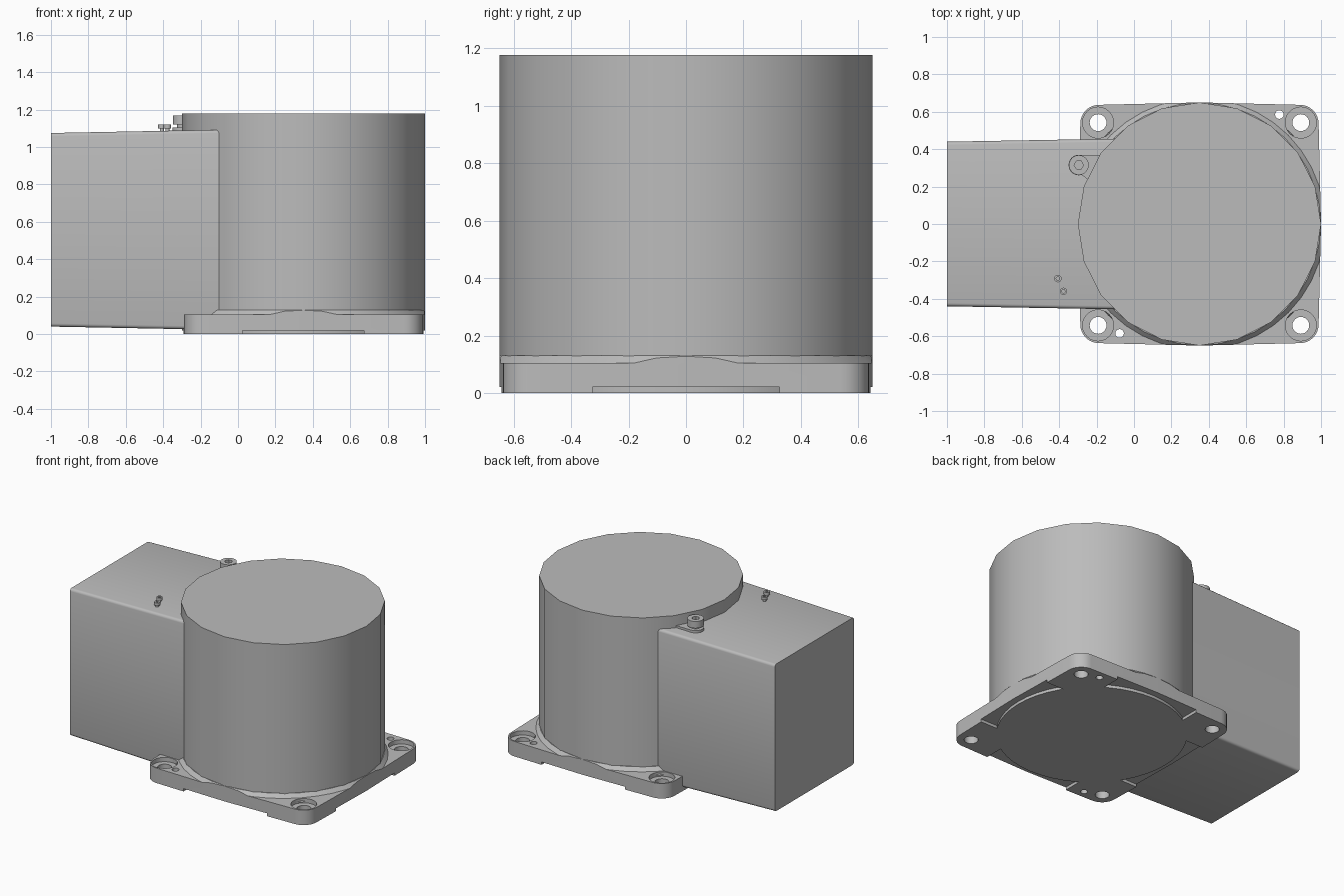
import bpy, bmesh, math

if "Cube" in bpy.data.objects:
    bpy.data.objects.remove(bpy.data.objects["Cube"], do_unlink=True)

grey = bpy.data.materials.new("cast grey")
grey.use_nodes = True
grey.diffuse_color = (0.5, 0.5, 0.5, 1)
grey.node_tree.nodes["Principled BSDF"].inputs["Base Color"].default_value = (0.5, 0.5, 0.5, 1)

CX = 0.35      # axis of the drum and centre of the flange
HOLE = 0.542   # bolt offset from that axis


def finish(name, bm):
    bmesh.ops.recalc_face_normals(bm, faces=bm.faces)
    mesh = bpy.data.meshes.new(name)
    bm.to_mesh(mesh)
    bm.free()
    mesh.materials.append(grey)
    ob = bpy.data.objects.new(name, mesh)
    bpy.context.collection.objects.link(ob)
    return ob


def activate(ob):
    bpy.ops.object.select_all(action='DESELECT')
    ob.select_set(True)
    bpy.context.view_layer.objects.active = ob


def smooth(ob):
    activate(ob)
    bpy.ops.object.shade_smooth_by_angle(angle=math.radians(32))
    return ob


def prism(name, points, z0, z1, bevel=0):
    """Extrude an outline upwards, optionally rounding its top rim."""
    bm = bmesh.new()
    face = bm.faces.new([bm.verts.new((x, y, z0)) for x, y in points])
    top = bmesh.ops.extrude_face_region(bm, geom=[face])["geom"]
    for v in top:
        if isinstance(v, bmesh.types.BMVert):
            v.co.z = z1
    if bevel:
        rim = [e for e in bm.edges if all(v.co.z == z1 for v in e.verts)]
        bmesh.ops.bevel(bm, geom=rim, offset=bevel, segments=2, profile=0.5, affect='EDGES')
    return finish(name, bm)


def cylinder(name, x, y, r, z0, z1, sides=24, r_top=None, bevel=0):
    r_top = r if r_top is None else r_top
    bm = bmesh.new()
    rings = []
    for radius, z in ((r, z0), (r_top, z1)):
        angles = [math.tau * i / sides for i in range(sides)]
        rings.append([bm.verts.new((x + radius * math.cos(a), y + radius * math.sin(a), z))
                      for a in angles])
        bm.faces.new(rings[-1])
    for i in range(sides):
        j = (i + 1) % sides
        bm.faces.new((rings[0][i], rings[0][j], rings[1][j], rings[1][i]))
    if bevel:
        rim = [e for e in bm.edges if all(v.co.z == z1 for v in e.verts)]
        bmesh.ops.bevel(bm, geom=rim, offset=bevel, segments=2, profile=0.5, affect='EDGES')
    return finish(name, bm)


def block(name, x0, x1, y0, y1, z0, z1):
    return prism(name, [(x0, y0), (x1, y0), (x1, y1), (x0, y1)], z0, z1)


def combine(ob, tool, operation='DIFFERENCE'):
    mod = ob.modifiers.new("cut", 'BOOLEAN')
    mod.operation, mod.object, mod.solver = operation, tool, 'EXACT'
    activate(ob)
    bpy.ops.object.modifier_apply(modifier=mod.name)
    bpy.data.objects.remove(tool, do_unlink=True)


def flange_outline():
    """Rounded square whose sides bow out slightly at the middle."""
    pts = []
    for q in range(4):
        mid = q * math.pi / 2
        pts.append((CX + 0.65 * math.cos(mid), 0.65 * math.sin(mid)))
        sx, sy = ((1, 1), (-1, 1), (-1, -1), (1, -1))[q]
        for i in range(9):
            a = mid + i * math.pi / 16
            pts.append((CX + sx * 0.537 + 0.1 * math.cos(a), sy * 0.537 + 0.1 * math.sin(a)))
    return pts


# Mounting flange with rounded rim
flange = prism("mounting_flange", flange_outline(), 0, 0.105, bevel=0.012)

# Counterbored bolt holes and two dowel holes
for sx in (-1, 1):
    for sy in (-1, 1):
        x, y = CX + sx * HOLE, sy * HOLE
        combine(flange, cylinder("cutter", x, y, 0.083, 0.075, 0.2))
        combine(flange, cylinder("cutter", x, y, 0.045, -0.1, 0.2))
for s in (-1, 1):
    combine(flange, cylinder("cutter", CX + s * 0.427, s * 0.585, 0.023, -0.1, 0.2, 16))

# Shallow relief under the middle of each side
for s in (-1, 1):
    combine(flange, block("cutter", CX - 0.325, CX + 0.325,
                          min(s * 0.5, s * 0.8), max(s * 0.5, s * 0.8), -0.1, 0.02))
    combine(flange, block("cutter", CX + min(s * 0.5, s * 0.8), CX + max(s * 0.5, s * 0.8),
                          -0.325, 0.325, -0.1, 0.02))
smooth(flange)

# Round locating disc between the reliefs
smooth(cylinder("locating_disc", CX, 0, 0.605, 0.0, 0.04, 48))

# Main drum
smooth(cylinder("main_drum", CX, 0, 0.65, 0.04, 1.178, 20))

# Sloping skirt where the drum meets the flange, trimmed to the flange outline
skirt = cylinder("drum_skirt", CX, 0, 0.69, 0.085, 0.13, 40, r_top=0.648)
combine(skirt, prism("trim", flange_outline(), 0, 0.3), 'INTERSECT')
smooth(skirt)

# Tapered side housing with rounded long edges
bm = bmesh.new()
ends = []
for x, w, z0, z1 in ((-1, 0.44, 0.04, 1.075), (0.3, 0.463, 0.015, 1.1)):
    ends.append([bm.verts.new((x, y, z)) for y, z in ((-w, z0), (w, z0), (w, z1), (-w, z1))])
    bm.faces.new(ends[-1])
for i in range(4):
    j = (i + 1) % 4
    bm.faces.new((ends[0][i], ends[0][j], ends[1][j], ends[1][i]))
long_edges = [e for e in bm.edges if abs(e.verts[0].co.x - e.verts[1].co.x) > 1]
bmesh.ops.bevel(bm, geom=long_edges, offset=0.018, segments=3, profile=0.5, affect='EDGES')
smooth(finish("side_housing", bm))

# Grounding screw on a small lug beside the drum
SX, SY = -0.295, 0.315
prism("screw_lug", [(SX, SY - 0.04), (-0.2, 0.2), (-0.1, 0.37), (SX, SY + 0.055)], 1.07, 1.105)
smooth(cylinder("screw_boss", SX, SY, 0.055, 1.07, 1.105))
smooth(cylinder("screw_shank", SX, SY, 0.03, 1.1, 1.13))
head = cylinder("screw_head", SX, SY, 0.053, 1.12, 1.168, bevel=0.005)
combine(head, cylinder("cutter", SX, SY, 0.025, 1.145, 1.3, 6))
smooth(head)

# Pair of small pins on the housing top
for i, (x, y) in enumerate(((-0.407, -0.292), (-0.377, -0.36))):
    smooth(cylinder(f"pin_stem_{i + 1}", x, y, 0.011, 1.07, 1.105, 12))
    pin = cylinder(f"pin_head_{i + 1}", x, y, 0.02, 1.1, 1.12, 12)
    combine(pin, cylinder("cutter", x, y, 0.01, 1.11, 1.2, 6))
    smooth(pin)
